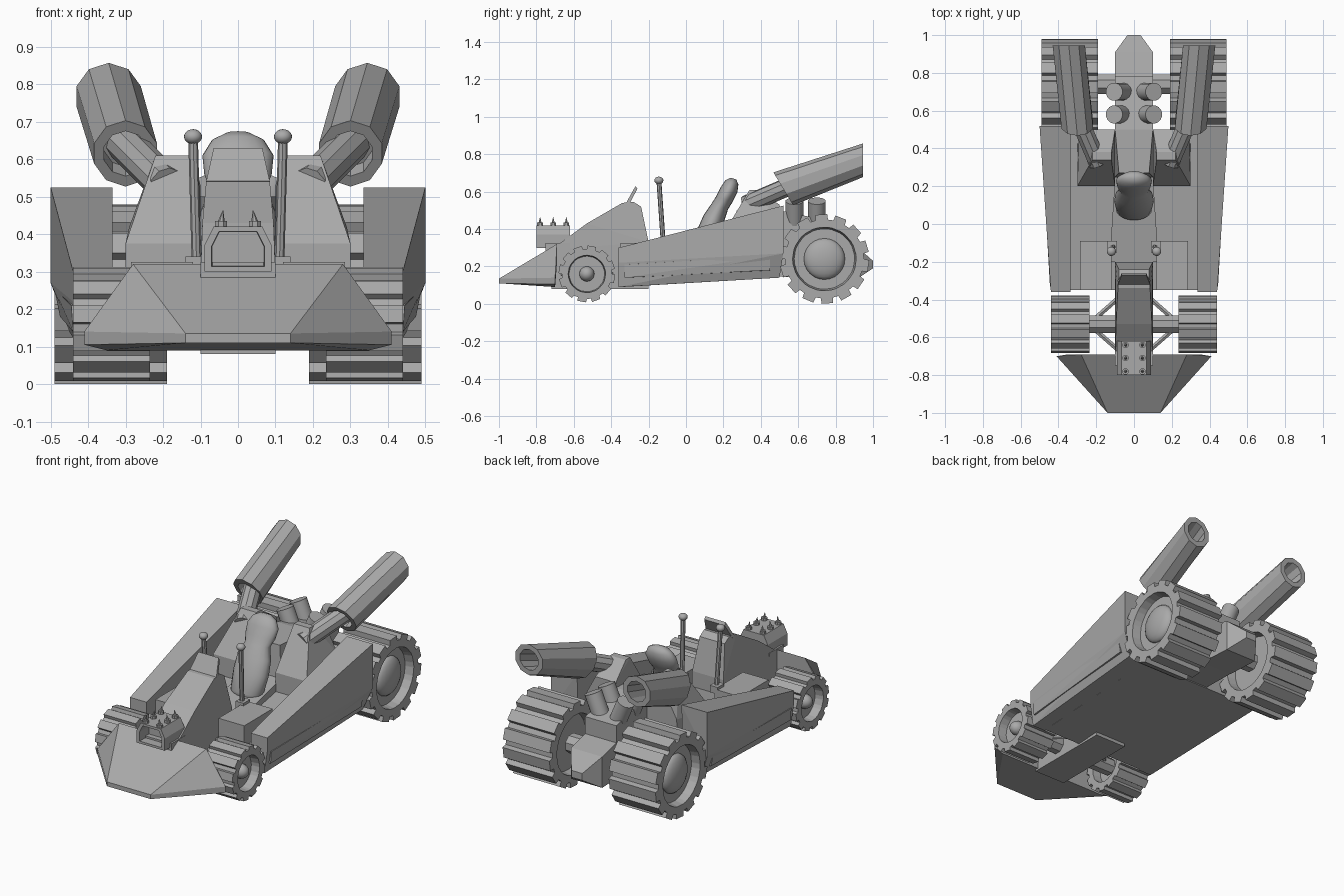
import bpy, bmesh, math
from mathutils import Vector

cube = bpy.data.objects.get("Cube")
if cube:
    bpy.data.objects.remove(cube, do_unlink=True)

grey = bpy.data.materials.new("plain grey")
grey.use_nodes = True
COLOUR = (0.4, 0.4, 0.4, 1)
grey.diffuse_color = COLOUR
grey.node_tree.nodes["Principled BSDF"].inputs["Base Color"].default_value = COLOUR


def finish(name, bm, smooth=False):
    bmesh.ops.recalc_face_normals(bm, faces=bm.faces[:])
    mesh = bpy.data.meshes.new(name)
    for f in bm.faces:
        f.smooth = smooth
    bm.to_mesh(mesh)
    bm.free()
    mesh.materials.append(grey)
    obj = bpy.data.objects.new(name, mesh)
    bpy.context.collection.objects.link(obj)
    return obj


def hull(name, points, mirror=False):
    """Convex block; mirror adds the opposite x of every point."""
    bm = bmesh.new()
    for x, y, z in points:
        bm.verts.new((x, y, z))
        if mirror:
            bm.verts.new((-x, y, z))
    bmesh.ops.remove_doubles(bm, verts=bm.verts[:], dist=0.0001)
    res = bmesh.ops.convex_hull(bm, input=bm.verts[:])
    bmesh.ops.delete(bm, geom=[v for v in bm.verts if not v.link_faces], context='VERTS')
    bmesh.ops.dissolve_limit(bm, angle_limit=0.01, verts=bm.verts[:], edges=bm.edges[:])
    return finish(name, bm)


def box(name, x0, x1, y0, y1, z0, z1):
    return hull(name, [(x, y, z) for x in (x0, x1) for y in (y0, y1) for z in (z0, z1)])


def loft(name, rings, smooth=False):
    """Skin a list of equal-length rings and cap both ends."""
    bm = bmesh.new()
    loops = [[bm.verts.new(p) for p in ring] for ring in rings]
    for a, b in zip(loops, loops[1:]):
        for i in range(len(a)):
            j = (i + 1) % len(a)
            bm.faces.new((a[i], a[j], b[j], b[i]))
    bm.faces.new(loops[0])
    bm.faces.new(loops[-1])
    return finish(name, bm, smooth)


def tube(name, start, end, r0, r1=None, sides=10, smooth=False):
    a, b = Vector(start), Vector(end)
    q = (b - a).to_track_quat('Z', 'Y')
    turn = [2 * math.pi * (i + 0.5) / sides for i in range(sides)]
    ring = lambda c, r: [c + q @ Vector((r * math.cos(t), r * math.sin(t), 0)) for t in turn]
    obj = loft(name, [ring(a, r0), ring(b, r0 if r1 is None else r1)], smooth)
    if smooth:
        mark_sharp(obj)
    return obj


def mark_sharp(obj):
    bpy.ops.object.select_all(action='DESELECT')
    obj.select_set(True)
    bpy.context.view_layer.objects.active = obj
    bpy.ops.object.shade_smooth_by_angle()


def ball(name, centre, size):
    bm = bmesh.new()
    bmesh.ops.create_uvsphere(bm, u_segments=20, v_segments=12, radius=1)
    for v in bm.verts:
        v.co = Vector(centre) + Vector([c * s for c, s in zip(v.co, size)])
    return finish(name, bm, True)


def wheel(name, s, x0, x1, cy, cz, r, teeth, rim, hub):
    """Cogged wheel with a dished face on both sides and a domed hub."""
    def ring(x, radius, cog=0):
        pts = []
        for i in range(teeth):
            for k, part in enumerate((0, 0.3, 0.36, 0.94)):
                t = 2 * math.pi * (i + part) / teeth
                rr = radius - (cog if k < 2 else 0)
                pts.append((s * x, cy + rr * math.cos(t), cz + rr * math.sin(t)))
        return pts
    dish = 0.05
    loft(name, [ring(x0 + dish, rim * 0.95), ring(x0, rim), ring(x0, r, r * 0.12),
                ring(x1, r, r * 0.12), ring(x1, rim), ring(x1 - dish, rim * 0.95)])
    ball(name + "_hub", (s * (x1 - dish), cy, cz), (dish * 0.9, hub, hub))


# Nose wedge and central cowl
hull("nose", [(.14, -1, .135), (.14, -1, .11), (.41, -.7, .14), (.35, -.7, .09),
              (.41, -.7, .105), (.35, -.69, .215), (.28, -.69, .32)], True)
hull("cowl", [(.1, -.72, .08), (.1, -.72, .29), (.095, -.53, .43), (.085, -.34, .54),
              (.08, -.28, .545), (.08, -.24, .52), (.1, -.2, .33), (.1, -.2, .08)], True)
hull("windshield", [(.085, -.32, .54), (.085, -.305, .53), (.065, -.27, .63),
                    (.065, -.26, .615)], True)

# Main hull and cockpit
hull("main_hull", [(.34, -.35, .09), (.34, -.35, .2), (.34, .5, .14), (.34, .5, .3)], True)
hull("cockpit_floor", [(.13, -.2, .1), (.13, -.2, .24), (.1, .25, .2), (.1, .25, .32)], True)

# Seat: smooth back and head rest leaning rearward
seat_rings = []
for y, z, w, d in ((.06, .25, .06, .04), (.08, .28, .095, .06), (.12, .38, .105, .06),
                   (.15, .46, .1, .055), (.18, .52, .075, .045), (.205, .56, .09, .045),
                   (.23, .61, .095, .045), (.245, .65, .07, .035), (.253, .67, .03, .015)):
    seat_rings.append([(w * math.cos(t), y + d * math.sin(t), z - .3 * d * math.sin(t))
                       for t in [math.tau * i / 20 for i in range(20)]])
loft("seat", seat_rings, True)

# Rear spine, gearbox and axles
hull("spine", [(.1, .25, .3), (.08, .27, .5), (.1, .5, .5), (.1, .78, .44), (.1, .25, .15),
               (.1, .78, .14)], True)
hull("gearbox", [(.1, .7, .36), (.1, .7, .14), (.1, .91, .31), (.1, .91, .13),
                 (.035, 1, .23), (.035, 1, .19)], True)
tube("rear_axle", (-.22, .74, .24), (.22, .74, .24), .055, sides=8)
tube("front_axle", (-.27, -.53, .16), (.27, -.53, .16), .05, sides=8)

# Intake on the nose with a recessed arched mouth
arch = ((-.09, .3), (-.09, .37), (-.065, .42), (.065, .42), (.09, .37), (.09, .3))
def mouth(y, scale):
    return [(x * scale, y, .36 + (z - .36) * scale) for x, z in arch]
loft("intake", [mouth(-.62, 1), mouth(-.8, 1), mouth(-.8, .78), mouth(-.72, .75)])
box("intake_mount", -.1, .1, -.75, -.62, .2, .325)
for s in (-1, 1):
    for y in (-.78, -.71, -.64):
        tube("intake_bolt", (s * .045, y, .41), (s * .045, y, .435), .017, sides=8)
        tube("intake_spike", (s * .045, y, .43), (s * .04, y, .463), .01, .001, sides=6)

for s, side in ((1, "left"), (-1, "right")):
    # Wheels
    wheel(side + "_rear_wheel", s, .19, .49, .74, .24, .24, 14, .17, .11)
    wheel(side + "_front_wheel", s, .235, .44, -.53, .16, .152, 12, .1, .04)

    # Suspension braces
    for y in (-.67, -.39):
        tube(side + "_brace", (s * .08, y, .16), (s * .24, -.53, .16), .014, sides=6)

    # Side pod with lower beam
    pod = ((.335, -.36, .3), (.44, -.36, .3), (.44, -.36, .22), (.42, -.36, .09), (.335, -.36, .09),
           (.335, .52, .525), (.5, .52, .525), (.5, .52, .27), (.45, .5, .14), (.335, .5, .14))
    hull(side + "_side_pod", [(s * x, y, z) for x, y, z in pod])
    beam = ((.4, -.33, .14), (.44, -.33, .14), (.445, -.33, .21), (.4, -.33, .21),
            (.4, .45, .175), (.475, .45, .18), (.49, .45, .255), (.4, .45, .26))
    hull(side + "_lower_beam", [(s * x, y, z) for x, y, z in beam])

    # Step beside the cockpit and control lever
    box(side + "_step", s * .12, s * .285, -.35, -.09, .15, .325)
    tube(side + "_lever", (s * .11, -.12, .3), (s * .12, -.145, .66), .013, sides=8)
    ball(side + "_lever_knob", (s * .12, -.145, .66), (.024, .024, .02))
    box(side + "_lever_base", s * .09, s * .14, -.15, -.09, .3, .34)

    # Engine block with sloped faces
    block = ((.1, .2, .2), (.3, .2, .2), (.3, .5, .2), (.1, .5, .2), (.1, .2, .375), (.3, .2, .375),
             (.29, .5, .42), (.12, .34, .61), (.22, .34, .61), (.1, .5, .53), (.23, .5, .53),
             (.12, .38, .61), (.22, .38, .61))
    hull(side + "_engine_block", [(s * x, y, z) for x, y, z in block])

    # Exhaust: connecting pipe and large hollow barrel
    tube(side + "_exhaust_pipe", (s * .19, .32, .53), (s * .31, .6, .65), .05, sides=10)
    def barrel(cx, cy, cz, r, shear):
        turn = [math.tau * (i + .5) / 10 for i in range(10)]
        return [(s * (cx + r * math.cos(t)), cy - shear * r * math.sin(t), cz + r * math.sin(t))
                for t in turn]
    loft(side + "_exhaust_barrel", [
        barrel(.3, .57, .64, .06, .6), barrel(.3, .52, .615, .06, .6),
        barrel(.3, .52, .615, .088, .6), barrel(.345, .945, .767, .09, 0),
        barrel(.345, .945, .767, .06, 0), barrel(.315, .75, .7, .055, 0)])

    # Engine pots leaning outward
    for y in (.58, .7):
        tube(side + "_engine_pot", (s * .05, y, .42), (s * .105, y, .55), .048, sides=16, smooth=True)
